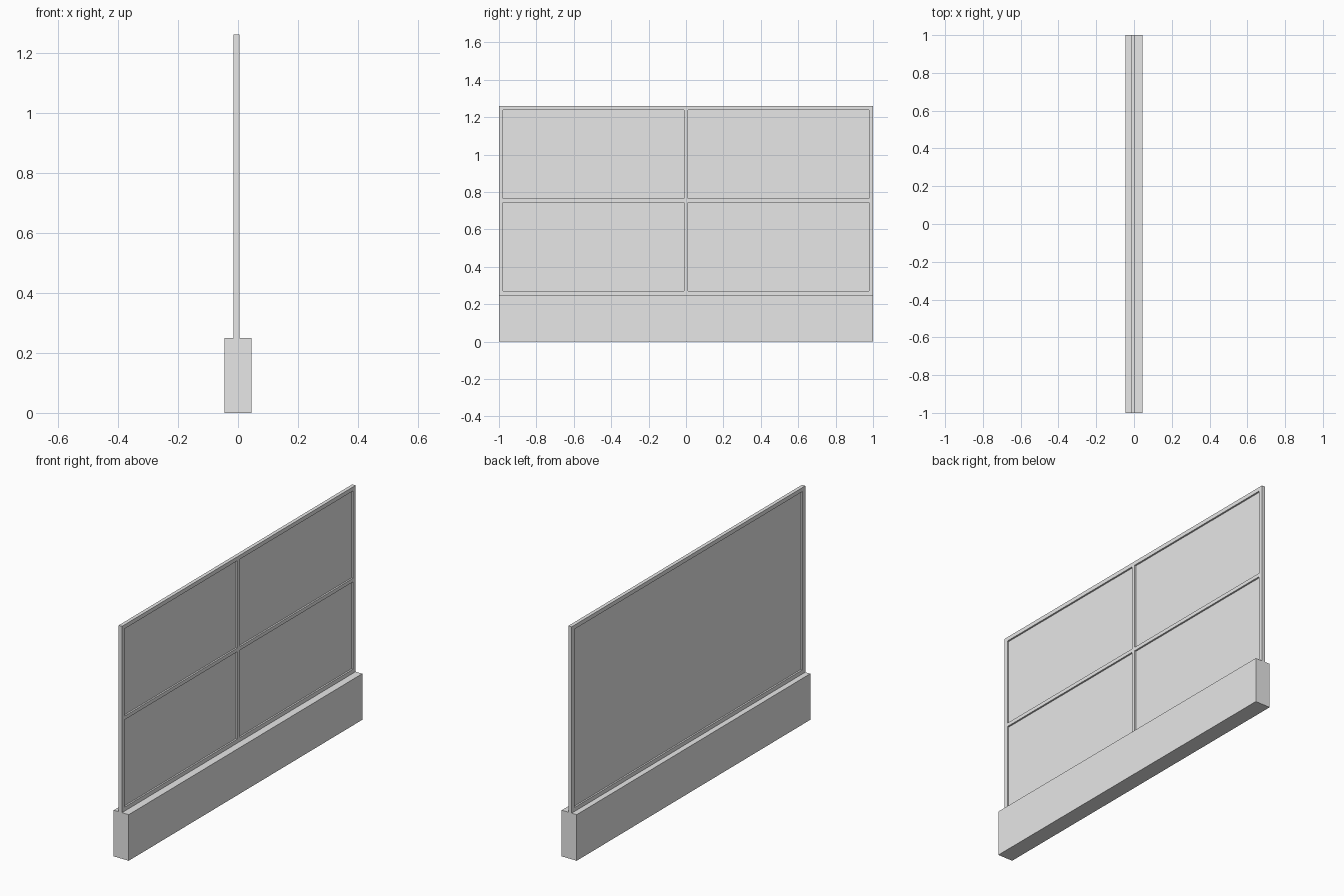
import bpy

# Remove the default cube only
cube = bpy.data.objects.get("Cube")
if cube:
    bpy.data.objects.remove(cube, do_unlink=True)

# Single plain grey
grey = bpy.data.materials.new("light_grey")
grey.use_nodes = True
colour = (0.8, 0.8, 0.8, 1)
grey.diffuse_color = colour
grey.node_tree.nodes["Principled BSDF"].inputs["Base Color"].default_value = colour


def box(name, x, y, z):
    """Box spanning the given (low, high) ranges."""
    spans = (x, y, z)
    bpy.ops.mesh.primitive_cube_add(size=1, location=[(a + b) / 2 for a, b in spans])
    ob = bpy.context.object
    ob.name = name
    ob.scale = [b - a for a, b in spans]
    bpy.ops.object.transform_apply(location=False, rotation=False, scale=True)
    ob.data.materials.append(grey)
    return ob


BASE_TOP, TOP = 0.25, 1.26
BACK, FRONT = -0.015, 0.005       # frame faces
MID_X = (BACK + FRONT) / 2
MID_Z = (BASE_TOP + TOP) / 2
RAIL = 0.022                      # frame width
BAR = 0.01                        # half width of a dividing bar
depth = (BACK, FRONT)

# Low wall
box("base_wall", (-0.045, 0.045), (-1, 1), (0, BASE_TOP))

# Outer frame
box("bottom_rail", depth, (-1, 1), (BASE_TOP, BASE_TOP + RAIL))
box("top_rail", depth, (-1, 1), (TOP - RAIL, TOP))
inner_z = (BASE_TOP + RAIL, TOP - RAIL)
box("front_post", depth, (-1, -1 + RAIL), inner_z)
box("back_post", depth, (1 - RAIL, 1), inner_z)

# Thin pane in the middle of the frame
inner_y = (-1 + RAIL, 1 - RAIL)
box("pane", (MID_X - 0.001, MID_X + 0.001), inner_y, inner_z)

# Dividing bars on one face of the pane
bar_x = (MID_X + 0.001, FRONT)
box("vertical_bar", bar_x, (-BAR, BAR), inner_z)
for name, y in (("front_crossbar", (inner_y[0], -BAR)), ("back_crossbar", (BAR, inner_y[1]))):
    box(name, bar_x, y, (MID_Z - BAR, MID_Z + BAR))
